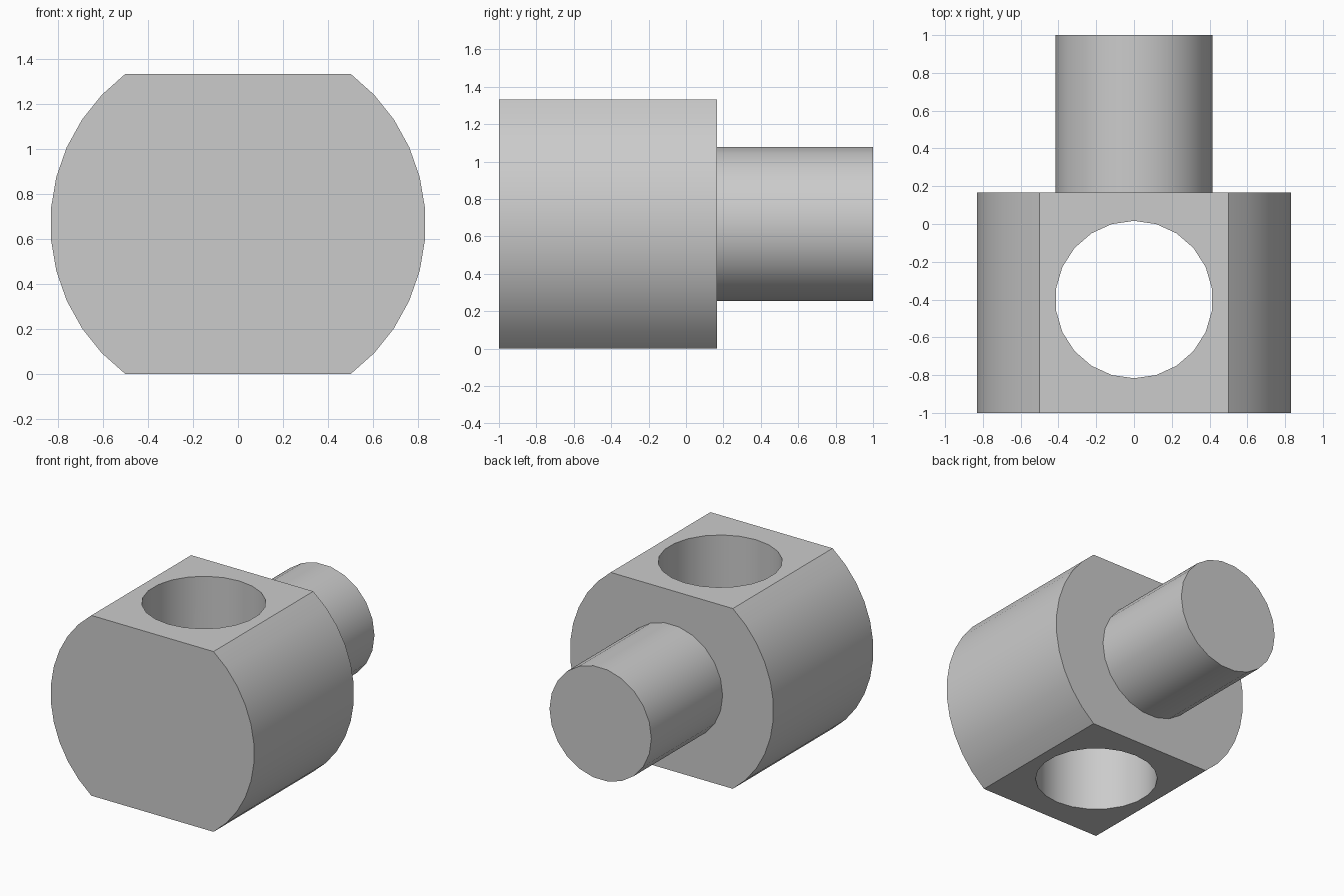
import bpy, bmesh
from math import sin, cos, asin, pi, radians

cube = bpy.data.objects.get("Cube")
if cube:
    bpy.data.objects.remove(cube, do_unlink=True)

grey = bpy.data.materials.new("plain grey")
grey.use_nodes = True
colour = (0.6, 0.6, 0.6, 1)
grey.diffuse_color = colour
grey.node_tree.nodes["Principled BSDF"].inputs["Base Color"].default_value = colour

BODY_R, PIN_R, HALF_H = 5 / 6, 5 / 12, 2 / 3
FRONT, SHOULDER, BACK = -1, 1 / 6, 1
HOLE_Y = -0.4


def prism(name, outline, offset):
    """Extrude a closed outline of points along an offset."""
    bm = bmesh.new()
    face = bm.faces.new([bm.verts.new(p) for p in outline])
    moved = bmesh.ops.extrude_face_region(bm, geom=[face], use_keep_orig=True)
    verts = [g for g in moved["geom"] if isinstance(g, bmesh.types.BMVert)]
    bmesh.ops.translate(bm, verts=verts, vec=offset)
    bmesh.ops.recalc_face_normals(bm, faces=bm.faces)
    mesh = bpy.data.meshes.new(name)
    bm.to_mesh(mesh)
    bm.free()
    mesh.materials.append(grey)
    obj = bpy.data.objects.new(name, mesh)
    bpy.context.collection.objects.link(obj)
    return obj


def smooth(obj):
    bpy.ops.object.select_all(action='DESELECT')
    obj.select_set(True)
    bpy.context.view_layer.objects.active = obj
    bpy.ops.object.shade_smooth_by_angle(angle=radians(30))


# Body: a round bar with flats on top and bottom
STEPS = 11
limit = asin(HALF_H / BODY_R)
arc = [-limit + 2 * limit * i / STEPS for i in range(STEPS + 1)]
angles = arc + [a + pi for a in arc]
body = prism("body", [(BODY_R * cos(a), FRONT, HALF_H + BODY_R * sin(a))
                      for a in angles], (0, SHOULDER - FRONT, 0))

# Round pin at the back, seated slightly into the body
SIDES = 22
ring = [2 * pi * i / SIDES for i in range(SIDES)]
seat = SHOULDER - 0.02
pin = prism("pin", [(PIN_R * cos(a), seat, HALF_H + PIN_R * sin(a))
                    for a in ring], (0, BACK - seat, 0))

# Vertical through hole
cutter = prism("hole_cutter", [(PIN_R * sin(a), HOLE_Y + PIN_R * cos(a), -0.2)
                               for a in ring], (0, 0, 2))
cutter.hide_render = True
cut = body.modifiers.new("hole", 'BOOLEAN')
cut.operation = 'DIFFERENCE'
cut.solver = 'EXACT'
cut.object = cutter
bpy.context.view_layer.objects.active = body
bpy.ops.object.modifier_apply(modifier=cut.name)
bpy.data.objects.remove(cutter, do_unlink=True)

for part in (body, pin):
    smooth(part)
